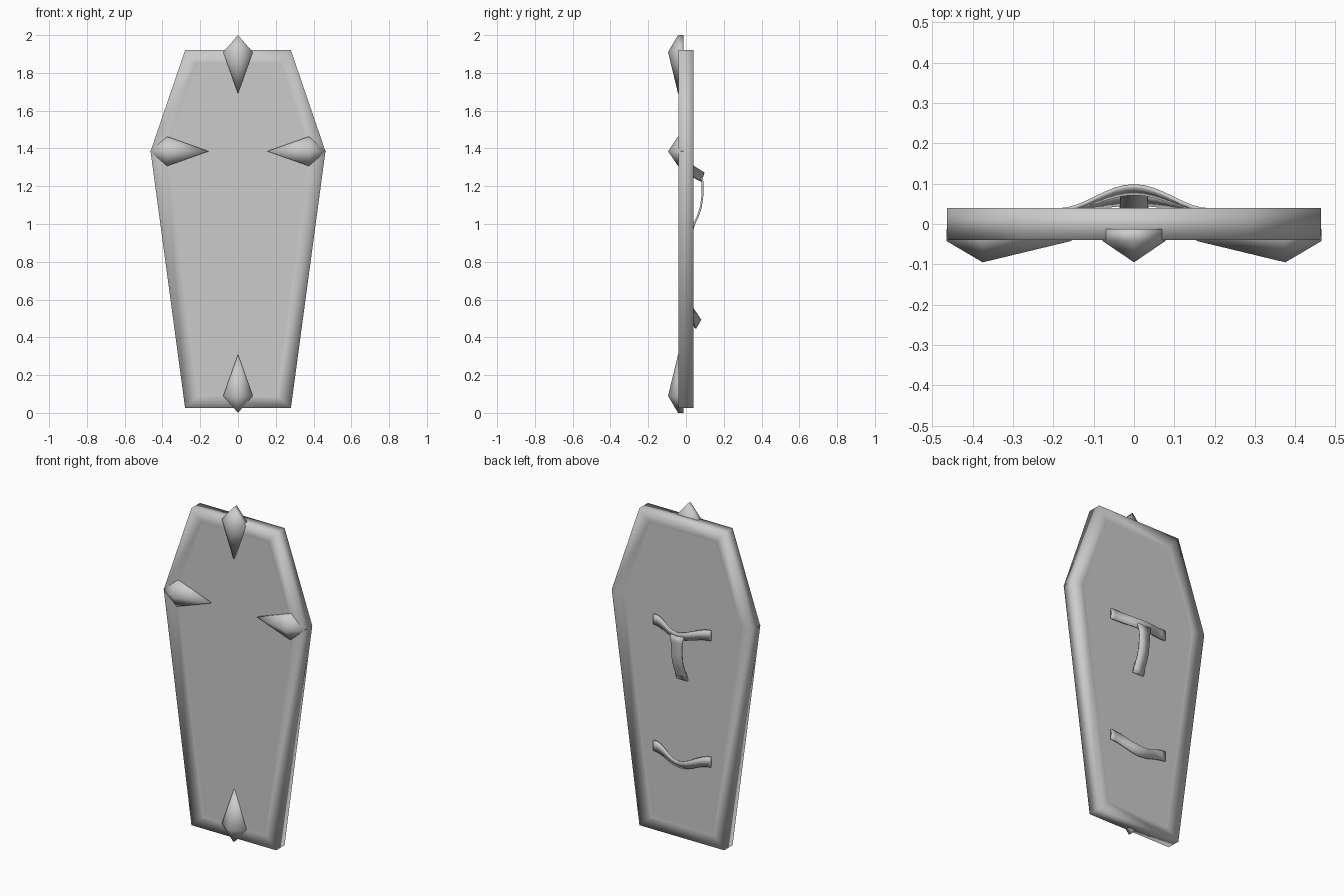
import bpy, bmesh, math
from mathutils import Vector, Matrix

if "Cube" in bpy.data.objects:
    bpy.data.objects.remove(bpy.data.objects["Cube"])


def finish(bm, name):
    bmesh.ops.recalc_face_normals(bm, faces=bm.faces)
    mesh = bpy.data.meshes.new(name)
    bm.to_mesh(mesh)
    bm.free()
    for p in mesh.polygons:
        p.use_smooth = True
    ob = bpy.data.objects.new(name, mesh)
    bpy.context.collection.objects.link(ob)
    return ob


def bridge(bm, a, b):
    n = len(a)
    for i in range(n):
        bm.faces.new((a[i], a[(i + 1) % n], b[(i + 1) % n], b[i]))


# Coffin-shaped board: raised sloping rim around a flat panel, both sides
def board():
    bm = bmesh.new()

    def loop(half, y):
        pts = half + [(-x, z) for x, z in reversed(half)]
        return [bm.verts.new((x, y, z)) for x, z in pts]

    outer = [(0.28, 0.025), (0.463, 1.385), (0.28, 1.92)]
    inner = [(0.205, 0.095), (0.382, 1.385), (0.22, 1.845)]
    front_in, front_out = loop(inner, -0.03), loop(outer, -0.04)
    back_out, back_in = loop(outer, 0.04), loop(inner, 0.03)
    bridge(bm, front_in, front_out)
    bridge(bm, front_out, back_out)
    bridge(bm, back_out, back_in)
    for ring in (front_in, back_in):
        for e in bm.faces.new(ring).edges:
            e.smooth = False
    return finish(bm, "shield_board")


# Kite-shaped pyramid stud, long tip pointing inwards
def stud(name, origin, angle):
    bm = bmesh.new()
    kite = [(0, 0.09), (0.078, 0), (0, -0.22), (-0.078, 0)]
    rot = Matrix.Translation(origin) @ Matrix.Rotation(angle, 4, 'Y')
    rings = [[bm.verts.new(rot @ Vector((x, y, z))) for x, z in kite]
             for y in (-0.012, -0.042)]
    apex = bm.verts.new(rot @ Vector((0, -0.095, 0)))
    bridge(bm, *rings)
    bm.faces.new(rings[0])
    for i in range(4):
        bm.faces.new((rings[1][i], rings[1][(i + 1) % 4], apex))
    return finish(bm, name)


# Thin band through (centre, half-width vector) pairs
def band(name, sections, thickness=0.01):
    bm = bmesh.new()
    rows = [(bm.verts.new(Vector(c) + Vector(w)), bm.verts.new(Vector(c) - Vector(w)))
            for c, w in sections]
    for a, b in zip(rows, rows[1:]):
        bm.faces.new((a[0], a[1], b[1], b[0]))
    ob = finish(bm, name)
    mod = ob.modifiers.new("thickness", 'SOLIDIFY')
    mod.thickness = thickness
    mod.offset = 0
    bpy.context.view_layer.objects.active = ob
    ob.select_set(True)
    bpy.ops.object.shade_smooth_by_angle(angle=math.radians(40))
    ob.select_set(False)
    return ob


# Arched cross strap that sags and tilts towards its middle
def cross_strap(name, z_end, sag, rise, tilt, half):
    sections = []
    for i in range(17):
        x = -0.19 + 0.38 * i / 16
        t = 0.5 + 0.5 * math.cos(math.pi * x / 0.19)
        sections.append(((x, 0.034 + rise * t, z_end - sag * t),
                         (0, tilt * t, half - 0.006 * t)))
    return band(name, sections)


board()
stud("top_stud", (0, 0, 1.91), 0)
stud("bottom_stud", (0, 0, 0.09), math.pi)
stud("right_stud", (0.375, 0, 1.385), math.pi / 2)
stud("left_stud", (-0.375, 0, 1.385), -math.pi / 2)

cross_strap("upper_arm_strap", 1.28, 0.03, 0.051, 0.009, 0.03)
cross_strap("lower_arm_strap", 0.525, 0.053, 0.029, 0.014, 0.03)

# Vertical leg of the upper strap
leg = [(0.084, 1.25, 0.045), (0.088, 1.21, 0.036), (0.087, 1.15, 0.034),
       (0.079, 1.09, 0.034), (0.062, 1.04, 0.034), (0.045, 1.005, 0.035),
       (0.034, 0.97, 0.036)]
band("strap_leg", [((0, y, z), (w, 0, 0)) for y, z, w in leg])
